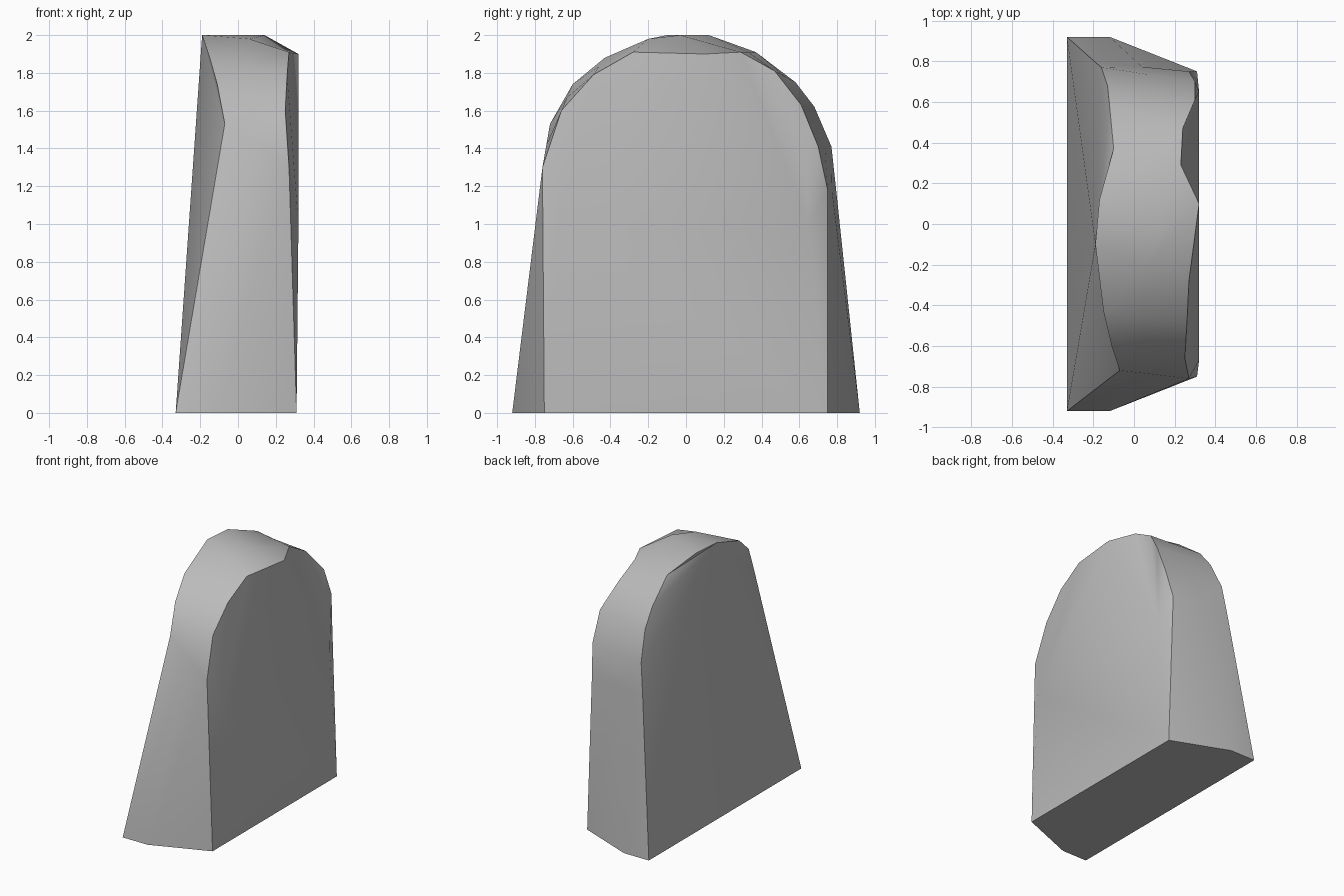
import bpy
import bmesh
from mathutils import Vector

default_cube = bpy.data.objects.get("Cube")
if default_cube:
    bpy.data.objects.remove(default_cube, do_unlink=True)


def make_material(name, colour):
    material = bpy.data.materials.new(name)
    material.use_nodes = True
    material.diffuse_color = colour
    shader = material.node_tree.nodes["Principled BSDF"]
    shader.inputs["Base Color"].default_value = colour
    return material


# Arched rims of the sloping left-hand and upright right-hand faces
sloped_rim = [
    (-.33, -.92, 0), (-.07, -.72, 1.53), (-.11, -.6, 1.74), (-.15, -.43, 1.88),
    (-.19, -.1, 2), (-.17, .12, 2), (-.1, .37, 1.91), (-.12, .58, 1.75),
    (-.13, .68, 1.62), (-.16, .77, 1.41), (-.19, .795, 1.18), (-.33, .92, 0)]
upright_rim = [
    (.31, -.75, 0), (.27, -.76, 1.3), (.25, -.66, 1.6), (.26, -.49, 1.79),
    (.27, -.28, 1.91), (.32, .1, 1.9), (.23, .29, 1.91), (.24, .47, 1.81),
    (.3, .61, 1.63), (.3, .7, 1.41), (.27, .75, 1.18), (.31, .75, 0)]

# Ridge running over the thickness, with chamfered feet and a worn crown
ridge = [(Vector(a) + Vector(b)) / 2 for a, b in zip(sloped_rim, upright_rim)]
ridge[0], ridge[-1] = (-.12, -.92, 0), (-.12, .92, 0)
ridge[4], ridge[5] = (.06, -.2, 1.98), (.14, -.03, 2)

bm = bmesh.new()
sloped, crest, upright = [
    [bm.verts.new(point) for point in rail]
    for rail in (sloped_rim, ridge, upright_rim)]


def bridge(first, second):
    for i in range(len(first) - 1):
        bm.faces.new((first[i], first[i + 1], second[i + 1], second[i]))


def fan(hub, rail):
    for a, b in zip(rail, rail[1:]):
        bm.faces.new((hub, a, b))


# Arched edge and flat base
bridge(sloped, crest)
bridge(crest, upright)
bm.faces.new((sloped[0], crest[0], upright[0], upright[-1], crest[-1], sloped[-1]))

# Sloping face, fanned from the apex
apex = sloped.index(sloped[4])
fan(sloped[apex], sloped[apex + 1:] + sloped[:apex])

# Upright face, slightly bulged on both sides
front_bulge = bm.verts.new((.32, -.67, 1))
back_bulge = bm.verts.new((.32, .65, 1))
peak = 5
fan(front_bulge, upright[:peak + 1])
fan(back_bulge, upright[peak:])
bm.faces.new((front_bulge, upright[peak], back_bulge))
bm.faces.new((front_bulge, back_bulge, upright[-1], upright[0]))

bmesh.ops.recalc_face_normals(bm, faces=bm.faces)
mesh = bpy.data.meshes.new("arched_stone_slab")
bm.to_mesh(mesh)
bm.free()

slab = bpy.data.objects.new("arched_stone_slab", mesh)
bpy.context.collection.objects.link(slab)
mesh.materials.append(make_material("stone grey", (.5, .5, .5, 1)))

# Soft shading over the arch, crisp rims
bpy.ops.object.select_all(action="DESELECT")
slab.select_set(True)
bpy.context.view_layer.objects.active = slab
bpy.ops.object.shade_smooth_by_angle(angle=.6)
